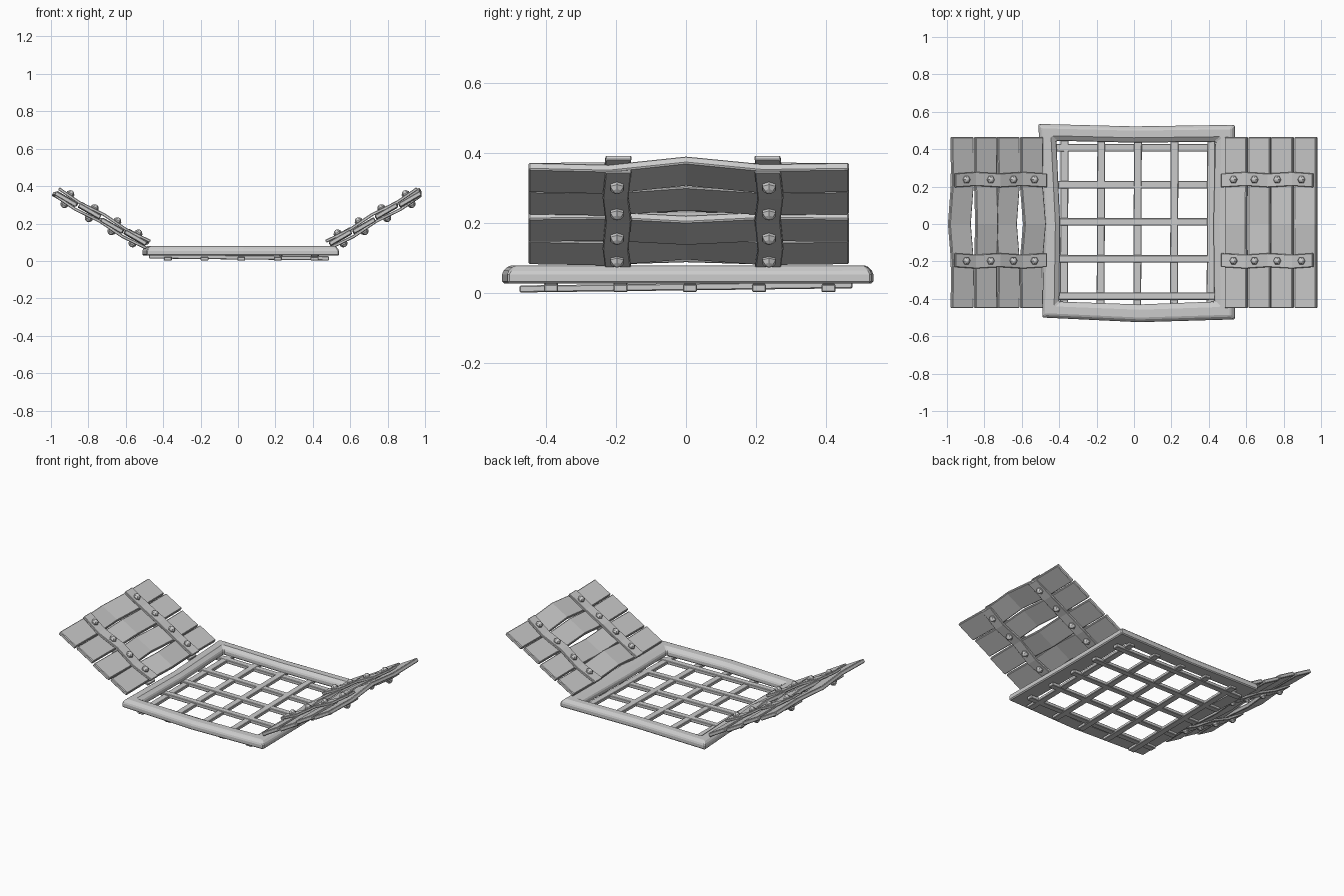
import bpy, bmesh, math
from mathutils import Vector

if "Cube" in bpy.data.objects:
    bpy.data.objects.remove(bpy.data.objects["Cube"])

ANG = math.radians(30)


def finish(name, bm, bevel=0.0):
    bmesh.ops.recalc_face_normals(bm, faces=bm.faces)
    me = bpy.data.meshes.new(name)
    bm.to_mesh(me)
    bm.free()
    ob = bpy.data.objects.new(name, me)
    bpy.context.collection.objects.link(ob)
    if bevel:
        m = ob.modifiers.new("edge_bevel", 'BEVEL')
        m.width = bevel
        m.segments = 1
        m.limit_method = 'ANGLE'
        m.angle_limit = math.radians(40)
    return ob


def loft(name, sections, closed=False, bevel=0.0):
    """Skin a list of equal-sized cross-sections."""
    bm = bmesh.new()
    rings = [[bm.verts.new(p) for p in s] for s in sections]
    n = len(rings[0])
    pairs = list(zip(rings, rings[1:]))
    if closed:
        pairs.append((rings[-1], rings[0]))
    for a, b in pairs:
        for i in range(n):
            j = (i + 1) % n
            bm.faces.new((a[i], a[j], b[j], b[i]))
    if not closed:
        bm.faces.new(rings[0])
        bm.faces.new(rings[-1][::-1])
    return finish(name, bm, bevel)


def bar(name, a, b, w, h):
    """Straight rectangular bar between two points."""
    a, b = Vector(a), Vector(b)
    side = (b - a).cross(Vector((0, 0, 1))).normalized() * w / 2
    up = Vector((0, 0, h / 2))
    return loft(name, [[p - side - up, p + side - up, p + side + up, p - side + up]
                       for p in (a, b)], bevel=0.003)


# Window frame: slightly crooked outer and inner outlines, bevelled section
outer = [(-.49, -.50), (.03, -.525), (.54, -.51), (.535, 0),
         (.54, .53), (0, .522), (-.512, .535), (-.48, 0)]
inner = [(-.40, -.415), (.03, -.43), (.43, -.415), (.425, 0),
         (.435, .44), (0, .435), (-.415, .445), (-.395, 0)]
profile = [(0, .028), (0, .06), (.2, .079), (.7, .079), (1, .06), (1, .028)]
loft("window_frame",
     [[(o[0] + (i[0] - o[0]) * t, o[1] + (i[1] - o[1]) * t, z) for t, z in profile]
      for o, i in zip(outer, inner)], closed=True, bevel=0.006)

# Lattice bars under the frame
for k in range(5):
    x = -.375 + .196 * k
    bar(f"lattice_upright_{k}", (x, -.475, .012), (x + .004, .475, .024), .042, .02)
    y = -.385 + .198 * k
    bar(f"lattice_crossbar_{k}", (-.475, y, .024), (.487, y, .014), .04, .022)


def place(sx, u, y, n):
    """Shutter coordinates (along slope, y, normal) to world."""
    c, s = math.cos(ANG), math.sin(ANG)
    return Vector((sx * (.492 + u * c - n * s), y, .088 + u * s + n * c))


STATIONS = (-.45, -.22, 0, .22, .465)
STRAPS = (-.197, .237)
RIVETS = (.065, .195, .335, .485)
# Mid-length warp per plank as (sideways, normal)
WARP = {1: [(.006, .012), (-.004, -.008), (.006, .01), (.008, .016)],
        -1: [(-.01, .012), (.012, -.006), (.0, .01), (.01, -.01)]}

for sx, side in ((1, "right"), (-1, "left")):
    # Warped planks
    for k in range(4):
        u0, u1 = .142 * k, .142 * k + .132
        du, dn = WARP[sx][k]
        base = .004 * (-1) ** k
        secs = []
        for y, f in zip(STATIONS, (0, -.3, 1, -.2, 0)):
            a, b, n = u0 + du * f, u1 + du * f, base + dn * f
            secs.append([place(sx, a, y, n - .012), place(sx, b, y, n - .012),
                         place(sx, b, y, n + .012), place(sx, a, y, n + .012)])
        loft(f"{side}_plank_{k}", secs, bevel=0.004)

    for j, yc in enumerate(STRAPS):
        for face, tag in ((1, "upper"), (-1, "lower")):
            # Bent straps on both faces of the shutter
            secs = []
            for i, u in enumerate((-.012, .13, .275, .42, .553)):
                n = face * .021 + .005 * (-1) ** i
                y = yc + .004 * (-1) ** (i + j)
                secs.append([place(sx, u, y - .037, n - .008), place(sx, u, y + .037, n - .008),
                             place(sx, u, y + .037, n + .008), place(sx, u, y - .037, n + .008)])
            loft(f"{side}_{tag}_strap_{j}", secs, bevel=0.003)

            # Faceted rivets
            for i, u in enumerate(RIVETS):
                rings = []
                for r, h in ((.021, .02), (.022, .036), (.014, .047), (.004, .052)):
                    rings.append([place(sx, u + r * math.cos(t * math.tau / 6),
                                        yc + r * math.sin(t * math.tau / 6), face * h)
                                  for t in range(6)])
                loft(f"{side}_{tag}_rivet_{j}_{i}", rings)
